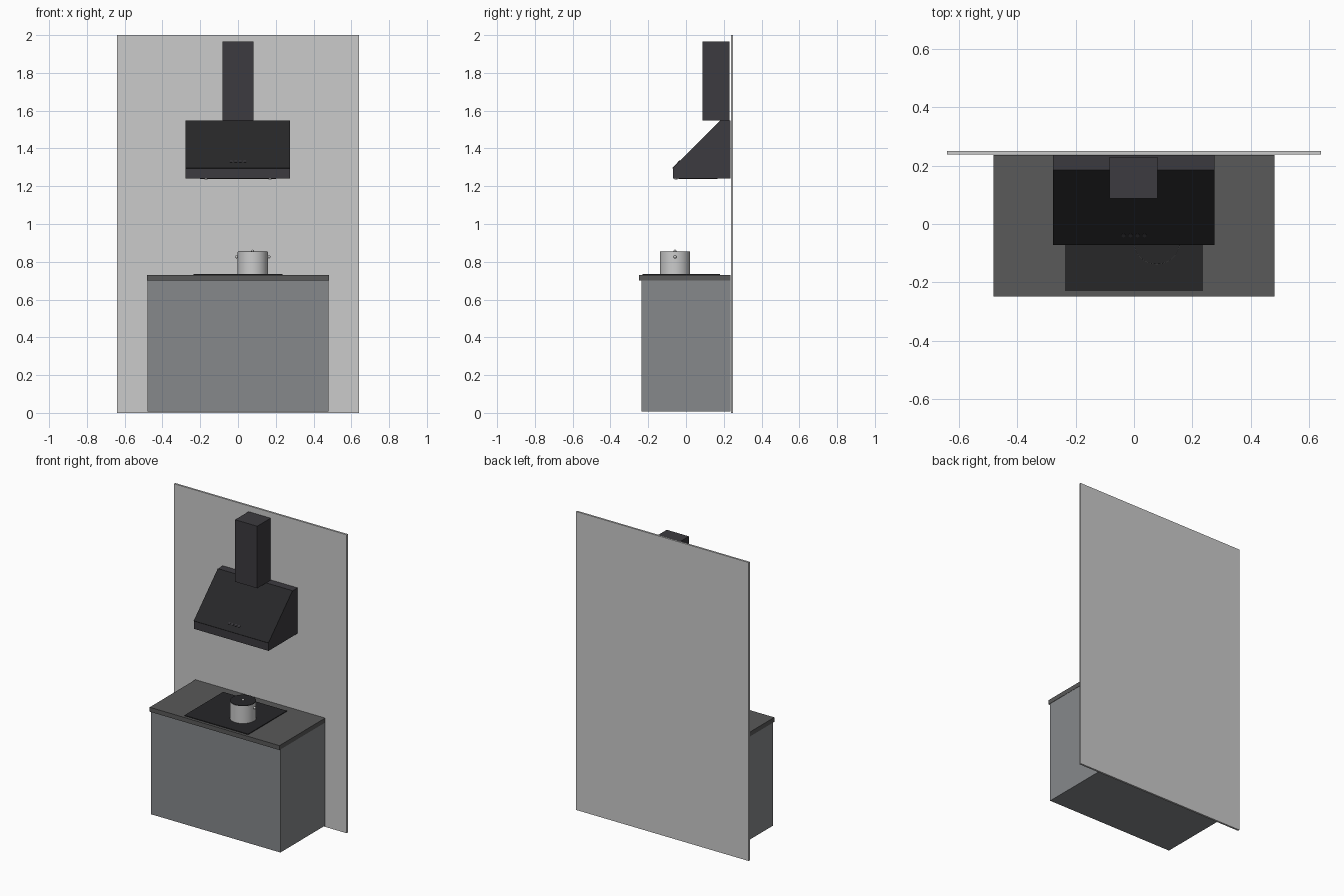
import bpy, math
from mathutils import Vector

if "Cube" in bpy.data.objects:
    bpy.data.objects.remove(bpy.data.objects["Cube"])


def material(name, r, g, b):
    m = bpy.data.materials.new(name)
    m.diffuse_color = (r, g, b, 1)
    m.use_nodes = True
    m.node_tree.nodes["Principled BSDF"].inputs["Base Color"].default_value = m.diffuse_color
    return m


HOOD = material("hood_metal", 0.045, 0.043, 0.05)
GLASS = material("black_glass", 0.02, 0.02, 0.022)
STONE = material("worktop_stone", 0.1, 0.1, 0.1)
PAINT = material("cabinet_paint", 0.24, 0.25, 0.26)
STEEL = material("pot_steel", 0.6, 0.6, 0.6)


def mesh_object(name, verts, faces, mat):
    me = bpy.data.meshes.new(name)
    me.from_pydata(verts, [], faces)
    ob = bpy.data.objects.new(name, me)
    bpy.context.collection.objects.link(ob)
    if mat:
        me.materials.append(mat)
    return ob


def extrude_x(name, profile, x0, x1, mat=None):
    """Closed (y, z) profile, counter-clockwise seen from +x, run along x."""
    n = len(profile)
    verts = [(x, y, z) for x in (x0, x1) for y, z in profile]
    faces = [tuple(reversed(range(n))), tuple(range(n, 2 * n))]
    faces += [(i, (i + 1) % n, n + (i + 1) % n, n + i) for i in range(n)]
    return mesh_object(name, verts, faces, mat)


def box(name, x, y, z, mat=None):
    return extrude_x(name, [(y[0], z[0]), (y[1], z[0]), (y[1], z[1]), (y[0], z[1])],
                     x[0], x[1], mat)


def cylinder(name, loc, r, depth, mat, sides=48, axis=(0, 0, 1)):
    rot = Vector(axis).to_track_quat('Z', 'Y').to_euler()
    bpy.ops.mesh.primitive_cylinder_add(vertices=sides, radius=r, depth=depth,
                                        location=loc, rotation=rot)
    ob = bpy.context.object
    ob.name = name
    ob.data.materials.append(mat)
    bpy.ops.object.shade_smooth_by_angle(angle=math.radians(40))
    return ob


def sphere(name, loc, r, mat):
    bpy.ops.mesh.primitive_uv_sphere_add(segments=20, ring_count=12, radius=r, location=loc)
    ob = bpy.context.object
    ob.name = name
    ob.data.materials.append(mat)
    bpy.ops.object.shade_smooth()
    return ob


# Wall, cabinet, worktop and hob
box("wall", (-0.64, 0.64), (0.237, 0.25), (0, 2))
box("cabinet", (-0.479, 0.479), (-0.235, 0.235), (0.008, 0.7), PAINT)
box("worktop", (-0.481, 0.481), (-0.248, 0.236), (0.7, 0.73), STONE)
box("hob", (-0.236, 0.236), (-0.23, 0.18), (0.73, 0.735), GLASS)

# Pot with lid, knob and side handles
px, py = 0.078, -0.058
cylinder("pot", (px, py, 0.793), 0.08, 0.116, STEEL)
cylinder("pot_lid", (px, py, 0.8525), 0.079, 0.004, GLASS)
sphere("lid_knob", (px, py, 0.856), 0.008, STEEL)
for side, s in (("left", -1), ("right", 1)):
    sphere("pot_handle_" + side, (px + s * 0.086, py, 0.826), 0.008, STEEL)

# Hood canopy with sloped glass front
low, high = Vector((-0.07, 1.294)), Vector((0.185, 1.547))
extrude_x("hood_canopy", [(-0.07, 1.242), (0.236, 1.242), (0.236, 1.548), tuple(high), tuple(low)],
          -0.278, 0.276, HOOD)
slope = (high - low).normalized()
out = Vector((-slope.y, slope.x))
extrude_x("hood_glass", [tuple(p) for p in (low, high, high + out * 0.003, low + out * 0.003)],
          -0.278, 0.276, GLASS)

# Chimney
box("hood_chimney", (-0.083, 0.081), (0.088, 0.23), (1.549, 1.965), HOOD)

# Grease filter and lamps under the canopy
box("hood_filter", (-0.2, 0.2), (-0.04, 0.168), (1.237, 1.243), GLASS)
for side, s in (("left", -1), ("right", 1)):
    cylinder("hood_lamp_" + side, (s * 0.17, -0.054, 1.24), 0.008, 0.008, STEEL, 20)

# Control buttons on the glass
for i in range(4):
    p = low + slope * 0.048 + out * 0.004
    cylinder(f"hood_button_{i + 1}", ((i - 1.5) * 0.024, p.x, p.y), 0.007, 0.005,
             HOOD, 20, (0, out.x, out.y))
